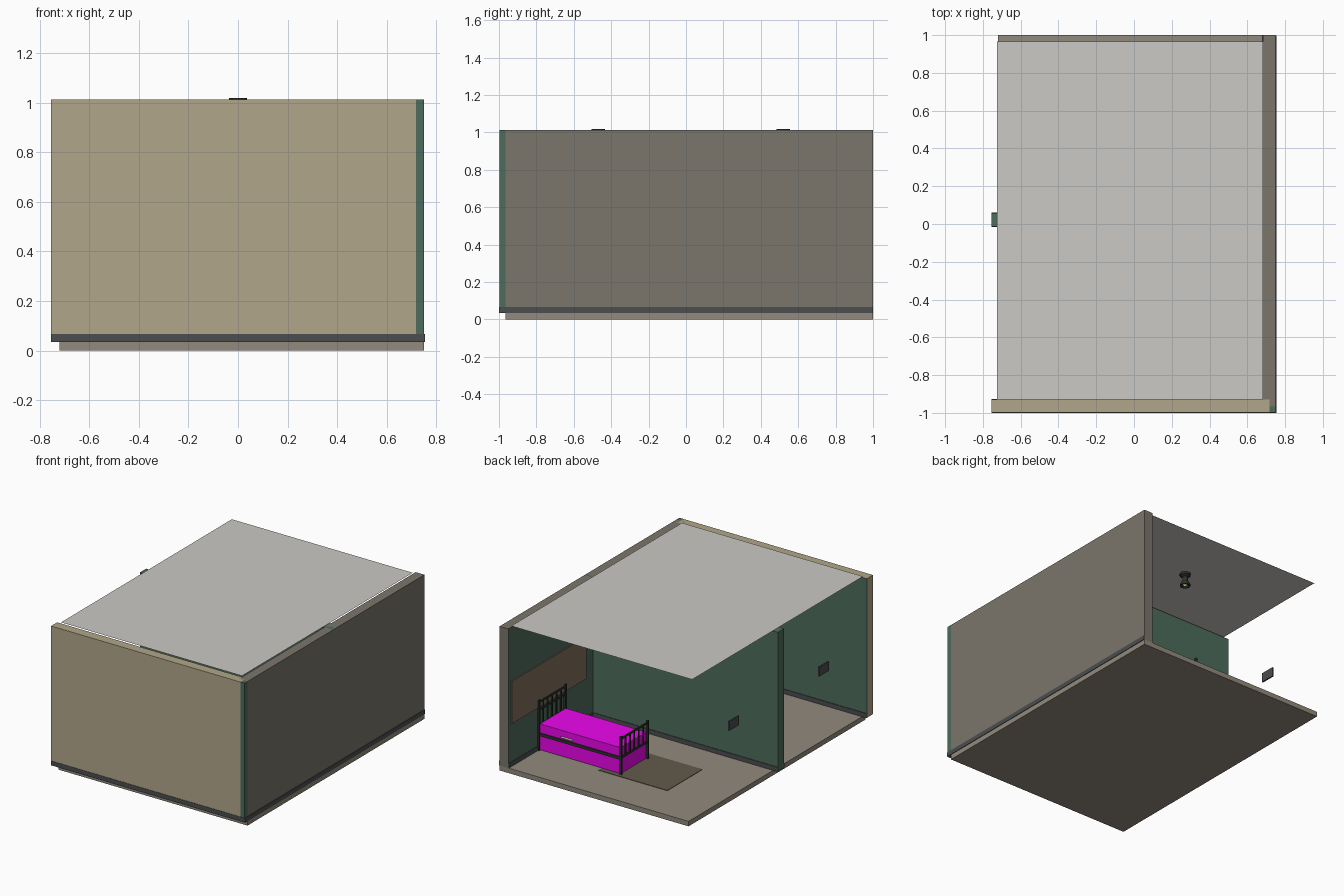
import bpy, bmesh
from mathutils import Vector
from math import pi, cos, sin

if "Cube" in bpy.data.objects:
    bpy.data.objects.remove(bpy.data.objects["Cube"])


def mat(name, rgb):
    m = bpy.data.materials.new(name)
    m.diffuse_color = [(c / 255) ** 2.2 for c in rgb] + [1]
    m.use_nodes = True
    m.node_tree.nodes["Principled BSDF"].inputs["Base Color"].default_value = m.diffuse_color
    return m


GREEN = mat("green_paint", (78, 108, 92))
BEIGE = mat("beige_plaster", (176, 165, 137))
STONE = mat("grey_plaster", (122, 117, 107))
TRIM = mat("dark_trim", (76, 78, 80))
FLOOR = mat("floor", (145, 137, 124))
CEIL = mat("ceiling", (202, 200, 196))
RUG = mat("rug", (98, 91, 76))
PANEL = mat("wall_panel", (128, 112, 92))
IRON = mat("iron", (48, 54, 48))
PINK = mat("magenta", (235, 15, 235))
PAPER = mat("paper", (215, 215, 200))
BULB = mat("bulb", (240, 225, 150))


def box(name, x, y, z, m, inner=None, inner_dir=None):
    """Box from ranges; faces looking along inner_dir get a second material."""
    bm = bmesh.new()
    bmesh.ops.create_cube(bm, size=1)
    for v in bm.verts:
        v.co = [r[0] + (c + .5) * (r[1] - r[0]) for c, r in zip(v.co, (x, y, z))]
    bm.normal_update()
    me = bpy.data.meshes.new(name)
    if inner:
        for f in bm.faces:
            f.material_index = int(f.normal.dot(Vector(inner_dir)) > .9)
    bm.to_mesh(me)
    bm.free()
    me.materials.append(m)
    if inner:
        me.materials.append(inner)
    ob = bpy.data.objects.new(name, me)
    bpy.context.collection.objects.link(ob)
    return ob


def lathe(name, profile, loc, m, n=16):
    """Closed-ring revolve of (radius, z) points."""
    bm = bmesh.new()
    rings = [[bm.verts.new((r * cos(2 * pi * i / n), r * sin(2 * pi * i / n), z))
              for i in range(n)] for r, z in profile]
    for a, b in zip(rings, rings[1:]):
        for i in range(n):
            j = (i + 1) % n
            bm.faces.new((a[i], a[j], b[j], b[i]))
    bm.faces.new(rings[0][::-1])
    bm.faces.new(rings[-1])
    bmesh.ops.recalc_face_normals(bm, faces=bm.faces)
    me = bpy.data.meshes.new(name)
    bm.to_mesh(me)
    bm.free()
    me.materials.append(m)
    ob = bpy.data.objects.new(name, me)
    ob.location = loc
    bpy.context.collection.objects.link(ob)


# Room shell, open at the back and left
H = (.035, 1.013)
box("floor", (-.72, .75), (-.965, 1), (0, .035), FLOOR)
box("front_wall", (-.755, .718), (-.998, -.93), H, BEIGE, GREEN, (0, 1, 0))
box("right_wall", (.682, .75), (-.965, 1), H, STONE, GREEN, (-1, 0, 0))
box("corner_post", (.718, .75), (-.998, -.965), H, GREEN)
box("middle_wall", (-.755, .749), (-.013, .058), H, GREEN)

# Ceiling sheet
bm = bmesh.new()
bm.faces.new([bm.verts.new(p) for p in
              ((-.725, -.93, 1.021), (.682, -.93, 1.021), (.682, .967, 1.021), (-.725, .967, 1.021))])
me = bpy.data.meshes.new("ceiling")
bm.to_mesh(me)
bm.free()
me.materials.append(CEIL)
bpy.context.collection.objects.link(bpy.data.objects.new("ceiling", me))

# Baseboards wrap both sides of each wall
B = (.035, .066)
box("front_baseboard", (-.754, .754), (-1, -.926), B, TRIM)
box("right_baseboard", (.678, .754), (-.998, .999), B, TRIM)
box("middle_baseboard", (-.754, .749), (-.017, .062), B, TRIM)

# Flat things on floor and walls
box("rug", (-.345, .19), (.31, .70), (.035, .038), RUG)
box("wall_panel", (.676, .684), (.14, .97), (.335, .632), PANEL)
for s, n in ((-1, "front"), (1, "back")):
    box(n + "_plate", (-.725, -.715), (s * .5 - .053, s * .5 + .053), (.502, .568), TRIM)

# Bed
X0, X1, Y0, Y1 = .035, .675, .377, .67
box("bed_base", (X0 + .006, X1 - .006), (Y0 + .003, Y1 - .003), (.04, .142), PINK)
box("mattress", (X0 + .006, X1 - .006), (Y0 + .003, Y1 - .003), (.158, .222), PINK)
for y, n in ((Y0, "inner"), (Y1, "outer")):
    box(n + "_side_rail", (X0, X1), (y - .005, y + .005), (.14, .16), IRON)
for x, top, n in ((X0, .305, "foot"), (X1, .39, "head")):
    for y, k in ((Y0, "inner"), (Y1, "outer")):
        box(f"{n}_{k}_post", (x - .007, x + .007), (y - .007, y + .007), (.035, top), IRON)
    for z, k in ((top - .022, "top"), (.15, "low")):
        box(f"{n}_{k}_rail", (x - .005, x + .005), (Y0, Y1), (z, z + .012), IRON)
    if n == "head":
        box("head_middle_rail", (x - .005, x + .005), (Y0, Y1), (.315, .325), IRON)
    for i in range(1, 6):
        y = Y0 + (Y1 - Y0) * i / 6
        box(f"{n}_bar_{i}", (x - .004, x + .004), (y - .004, y + .004), (.15, top - .015), IRON)
note = box("paper_note", (.41, .50), (.63, .685), (.176, .179), PAPER)

# Ceiling lamps, one per room
for y, n in ((.52, "back"), (-.47, "front")):
    lathe(n + "_lamp", [(.036, .0), (.036, -.014), (.017, -.024), (.017, -.05),
                        (.034, -.078), (.034, -.09), (.026, -.09), (.014, -.07)],
          (0, y, 1.019), IRON)
    lathe(n + "_bulb", [(.006, -.068), (.013, -.076), (.013, -.086), (.006, -.094)],
          (0, y, 1.019), BULB, 12)
